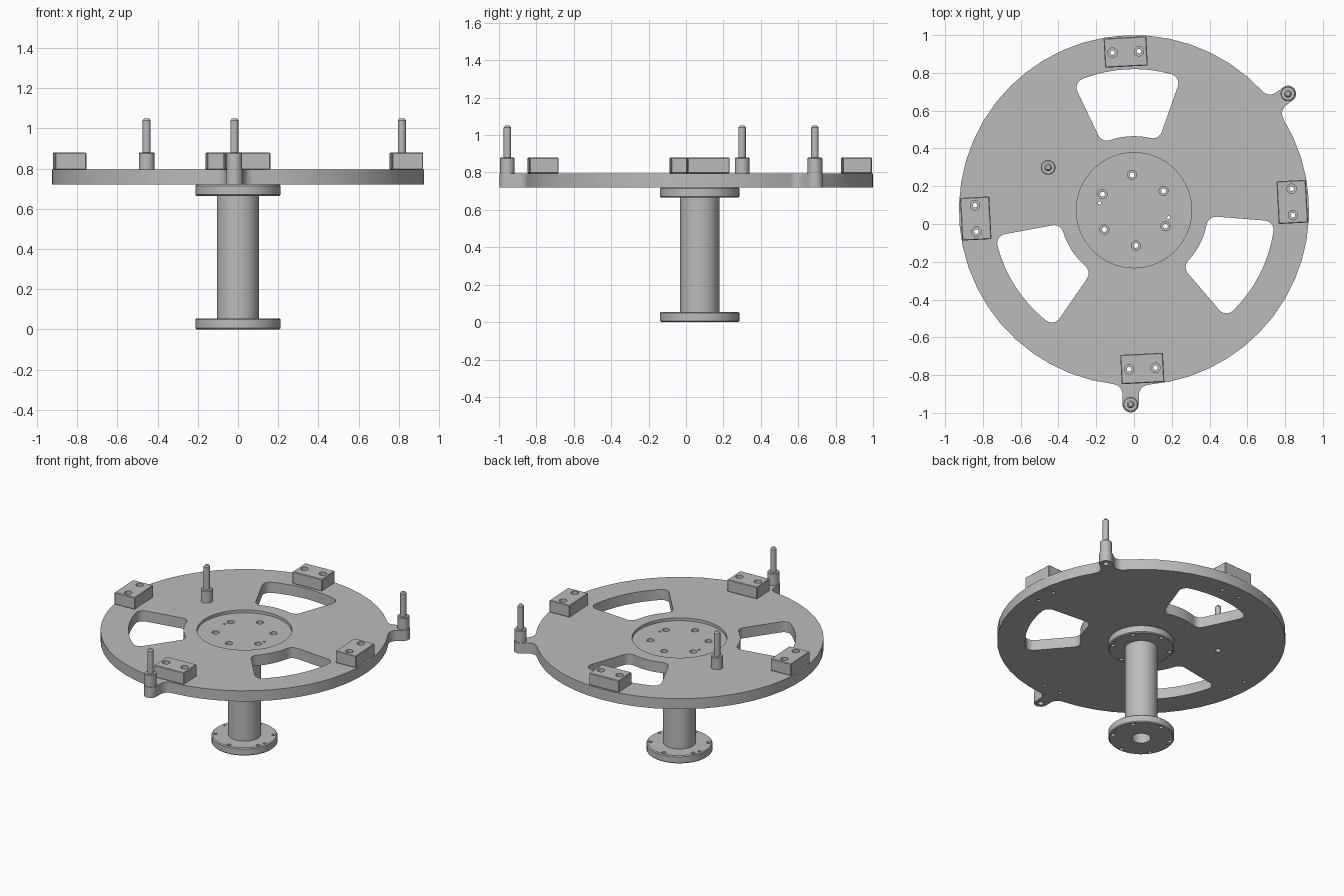
import bpy, bmesh
from math import sin, cos, pi, radians, asin, sqrt, atan2
from mathutils import Matrix, Vector

default = bpy.data.objects.get("Cube")
if default:
    bpy.data.objects.remove(default, do_unlink=True)

CY = 0.073                       # the disc axis sits slightly behind the origin
TURN = radians(3)                # shared twist of the fittings
R = 0.927                        # disc radius
Z_LOW, Z_TOP, Z_BLOCK = 0.72, 0.795, 0.88

metal = bpy.data.materials.new("grey metal")
metal.use_nodes = True
metal.diffuse_color = (0.5, 0.5, 0.5, 1)
metal.node_tree.nodes["Principled BSDF"].inputs["Base Color"].default_value = (0.5, 0.5, 0.5, 1)


def polar(r, a):
    return Vector((r * cos(a), CY + r * sin(a)))


def arc(c, r, a0, a1, n):
    return [Vector((c[0] + r * cos(a0 + (a1 - a0) * i / n),
                    c[1] + r * sin(a0 + (a1 - a0) * i / n))) for i in range(n + 1)]


def circle(c, r, n=20):
    return arc(c, r, 0, 2 * pi, n)[:-1]


def make_object(name, bm):
    bmesh.ops.recalc_face_normals(bm, faces=bm.faces[:])
    mesh = bpy.data.meshes.new(name)
    bm.to_mesh(mesh)
    bm.free()
    mesh.materials.append(metal)
    ob = bpy.data.objects.new(name, mesh)
    bpy.context.collection.objects.link(ob)
    return ob


def prisms(name, parts):
    """Each part is (outline, bottom z, top z)."""
    bm = bmesh.new()
    for outline, z0, z1 in parts:
        face = bm.faces.new([bm.verts.new((p[0], p[1], z0)) for p in outline])
        new = bmesh.ops.extrude_face_region(bm, geom=[face])["geom"]
        verts = [g for g in new if isinstance(g, bmesh.types.BMVert)]
        bmesh.ops.translate(bm, verts=verts, vec=(0, 0, z1 - z0))
    return make_object(name, bm)


def lathe(name, center, profile, closed, steps):
    bm = bmesh.new()
    vs = [bm.verts.new((center[0] + r, center[1], z)) for r, z in profile]
    pairs = list(zip(vs, vs[1:])) + ([(vs[-1], vs[0])] if closed else [])
    edges = [bm.edges.new(p) for p in pairs]
    bmesh.ops.spin(bm, geom=vs + edges, cent=(center[0], center[1], 0), axis=(0, 0, 1),
                   angle=2 * pi, steps=steps, use_duplicate=False)
    bmesh.ops.remove_doubles(bm, verts=bm.verts[:], dist=0.0005)
    return make_object(name, bm)


def finish(ob, cuts=(), bevel=0):
    """Bevel, cut in passes, bake the result and shade it."""
    if bevel:
        mod = ob.modifiers.new("bevel", "BEVEL")
        mod.width, mod.segments = bevel, 1
    cutters = [prisms("cutter", parts) for parts in cuts]
    for cutter in cutters:
        cutter.hide_render = True
        mod = ob.modifiers.new("cut", "BOOLEAN")
        mod.operation, mod.solver, mod.object = "DIFFERENCE", "EXACT", cutter
    baked = bpy.data.meshes.new_from_object(
        ob.evaluated_get(bpy.context.evaluated_depsgraph_get()))
    ob.modifiers.clear()
    ob.data = baked
    for cutter in cutters:
        bpy.data.objects.remove(cutter, do_unlink=True)
    bpy.ops.object.select_all(action="DESELECT")
    ob.select_set(True)
    bpy.context.view_layer.objects.active = ob
    bpy.ops.object.shade_smooth_by_angle(angle=radians(30))


# Disc outline with two filleted lugs
LUG, FILLET = 0.043, 0.055
lugs = [(1.022, radians(37.1)), (1.028, radians(269))]
side = LUG + FILLET
along = sqrt((R + FILLET) ** 2 - side ** 2)
spread = asin(side / (R + FILLET))


def lug_outline(reach, a):
    back = atan2(side, -along)
    pts = arc((along, -side), FILLET, back, pi / 2, 6)
    pts += arc((reach, 0), LUG, -pi / 2, pi / 2, 12)
    pts += arc((along, side), FILLET, -pi / 2, -back, 6)
    turn = Matrix.Rotation(a, 2)
    return [turn @ p + Vector((0, CY)) for p in pts]


outline = []
for i, (reach, a) in enumerate(lugs):
    following = lugs[1][1] if i == 0 else lugs[0][1] + 2 * pi
    outline += lug_outline(reach, a)
    n = round((following - a) / (2 * pi) * 48)
    outline += arc((0, CY), R, a + spread, following - spread, n)[1:-1]


# Rounded sector windows
def window(a, r0=0.392, r1=0.747, half=radians(22.5), f=0.05):
    pts = []
    t0, t1 = asin(f / (r0 + f)), asin(f / (r1 - f))
    origin = (0, CY)
    pts += arc(polar(r1 - f, a - half + t1), f, a - half - pi / 2, a - half + t1, 6)
    pts += arc(origin, r1, a - half + t1, a + half - t1, 8)[1:-1]
    pts += arc(polar(r1 - f, a + half - t1), f, a + half - t1, a + half + pi / 2, 6)
    pts += arc(polar(r0 + f, a + half - t0), f, a + half + pi / 2, a + half - t0 + pi, 6)
    pts += arc(origin, r0, a + half - t0, a - half + t0, 8)[1:-1]
    pts += arc(polar(r0 + f, a - half + t0), f, a - half + t0 + pi, a - half + 3 * pi / 2, 6)
    return pts


windows = [window(TURN + pi / 2 + k * 2 * pi / 3) for k in range(3)]
bolts = [polar(0.187, TURN + pi / 2 + k * pi / 3) for k in range(6)]
dowels = [polar(0.187, radians(168) + k * pi) for k in range(2)]
posts = [polar(r, a) for r, a in lugs + [(0.508, radians(153.5))]]
block_angles = [TURN + k * pi / 2 for k in range(4)]


def block_point(a, radial, tangent):
    return polar(0.839 + radial, a) + tangent * Vector((-sin(a), cos(a)))


def block_holes(a):
    return [block_point(a, 0, t) for t in (-0.07, 0.07)]


# Slotted disc with recessed hub seat and bolt holes
through = [(w, 0.6, 1) for w in windows]
through += [(circle(p, 0.013), 0.6, 1) for p in bolts]
through += [(circle(p, 0.008), 0.6, 1) for p in dowels]
through += [(circle(p, 0.012), 0.6, 1) for a in block_angles for p in block_holes(a)]
through += [(circle(p, 0.018), 0.6, 1) for p in posts]
recess = [(circle((0, CY), 0.305, 64), Z_TOP - 0.02, 1)]
bores = [(circle(p, 0.024), Z_TOP - 0.045, 1) for p in bolts]
finish(prisms("disc", [(outline, Z_LOW, Z_TOP)]), [through, recess, bores])

# Flanged hollow column
lower = [(0.06, 0), (0.206, 0), (0.212, 0.006), (0.212, 0.049), (0.206, 0.055), (0.105, 0.055)]
column = lower + [(r, Z_LOW - z) for r, z in reversed(lower)]
flange_holes = [(circle(p, 0.013), -0.1, 1) for p in bolts]
flange_holes += [(circle(p, 0.008), -0.1, 1) for p in dowels]
finish(lathe("flanged_column", (0, CY), column, True, 48), [flange_holes])

# Clamp blocks around the rim
for a, where in zip(block_angles, ("left", "back", "right", "front")):
    corners = [block_point(a, u * 0.0775, v * 0.113)
               for u, v in ((-1, -1), (1, -1), (1, 1), (-1, 1))]
    block = prisms(where + "_block", [(corners, Z_TOP, Z_BLOCK)])
    finish(block, [[(circle(p, 0.012), 0.6, 1) for p in block_holes(a)],
                   [(circle(p, 0.025), Z_BLOCK - 0.03, 1) for p in block_holes(a)]], 0.004)

# Stepped locating posts
post = [(0, Z_TOP), (0.039, Z_TOP), (0.039, Z_BLOCK - 0.004), (0.035, Z_BLOCK),
        (0.02, Z_BLOCK), (0.02, 1.04), (0.012, 1.05), (0, 1.05)]
for p, where in zip(posts, ("back_left", "front", "inner")):
    finish(lathe(where + "_post", p, post, False, 24))
